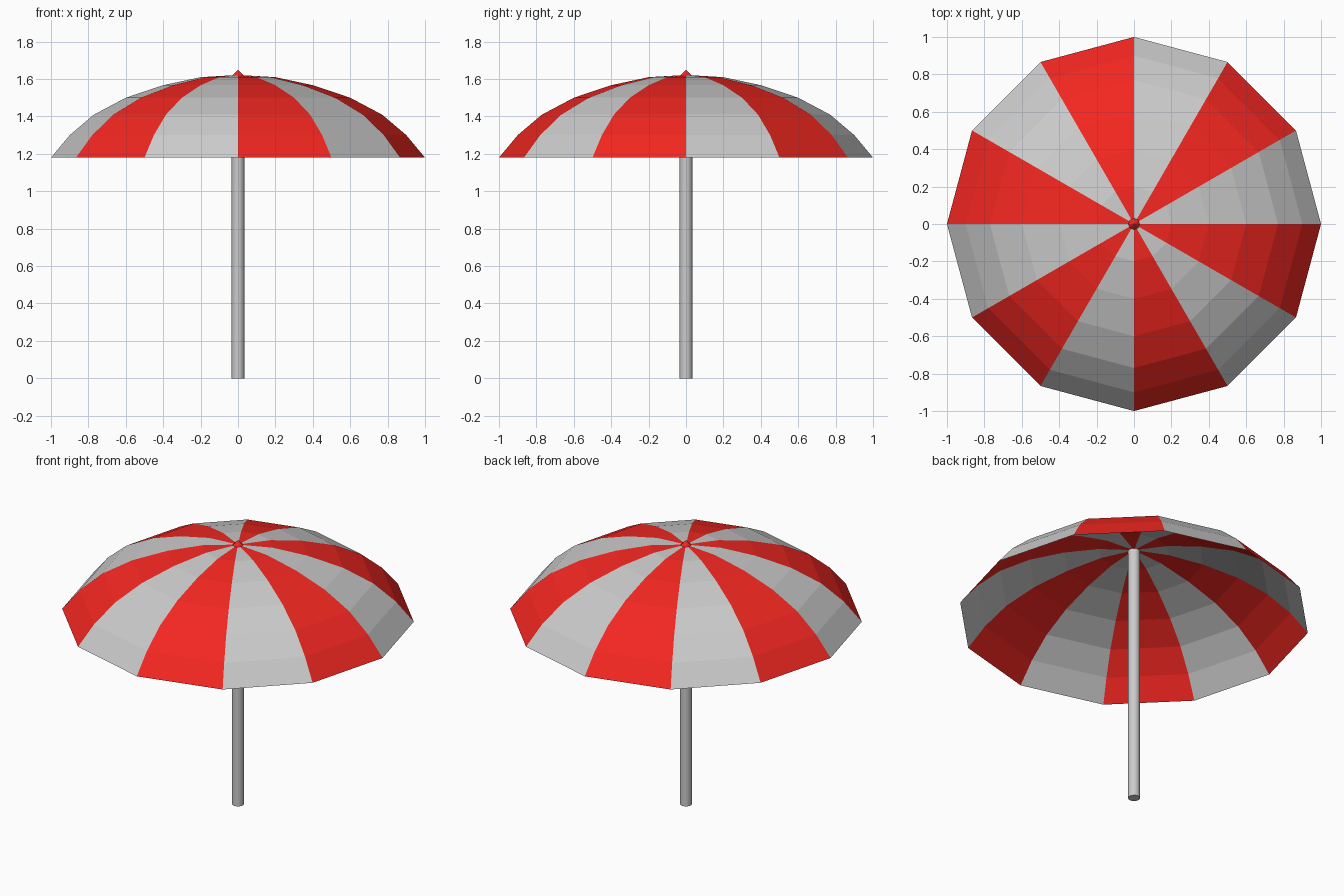
import bpy, bmesh
from math import cos, sin, pi

if "Cube" in bpy.data.objects:
    bpy.data.objects.remove(bpy.data.objects["Cube"])

SIDES = 12
# canopy profile: (radius, height) from rim to hub
PROFILE = [(1.0, 1.18), (0.9, 1.30), (0.77, 1.41), (0.6, 1.50),
           (0.4, 1.567), (0.2, 1.61), (0.0, 1.622)]

red = bpy.data.materials.new("red")
red.diffuse_color = (0.9, 0.02, 0.015, 1)
red.use_nodes = True
red.node_tree.nodes["Principled BSDF"].inputs["Base Color"].default_value = red.diffuse_color


def finish(bm, name, mat=None):
    mesh = bpy.data.meshes.new(name)
    bm.to_mesh(mesh)
    bm.free()
    obj = bpy.data.objects.new(name, mesh)
    bpy.context.collection.objects.link(obj)
    if mat:
        mesh.materials.append(mat)
    return obj


def canopy_panels(name, first, mat=None):
    """Every second wedge of the canopy, starting at wedge 'first'."""
    bm = bmesh.new()
    for i in range(first, SIDES, 2):
        a, b = [2 * pi * k / SIDES for k in (i, i + 1)]
        for (r0, z0), (r1, z1) in zip(PROFILE, PROFILE[1:]):
            pts = [(r0 * cos(a), r0 * sin(a), z0), (r0 * cos(b), r0 * sin(b), z0),
                   (r1 * cos(b), r1 * sin(b), z1)]
            if r1 > 0:
                pts.append((r1 * cos(a), r1 * sin(a), z1))
            bm.faces.new([bm.verts.new(p) for p in pts])
    bmesh.ops.remove_doubles(bm, verts=bm.verts, dist=1e-5)
    return finish(bm, name, mat)


# striped canopy
canopy_panels("white_canopy_panels", 0)
canopy_panels("red_canopy_panels", 1, red)

# pole
bpy.ops.mesh.primitive_cylinder_add(vertices=16, radius=0.034, depth=1.615,
                                    location=(0, 0, 0.8075))
pole = bpy.context.object
pole.name = "pole"
bpy.ops.object.shade_smooth_by_angle()

# pointed tip
bpy.ops.mesh.primitive_cone_add(vertices=8, radius1=0.036, radius2=0, depth=0.035,
                                location=(0, 0, 1.6325))
tip = bpy.context.object
tip.name = "canopy_tip"
tip.data.materials.append(red)
